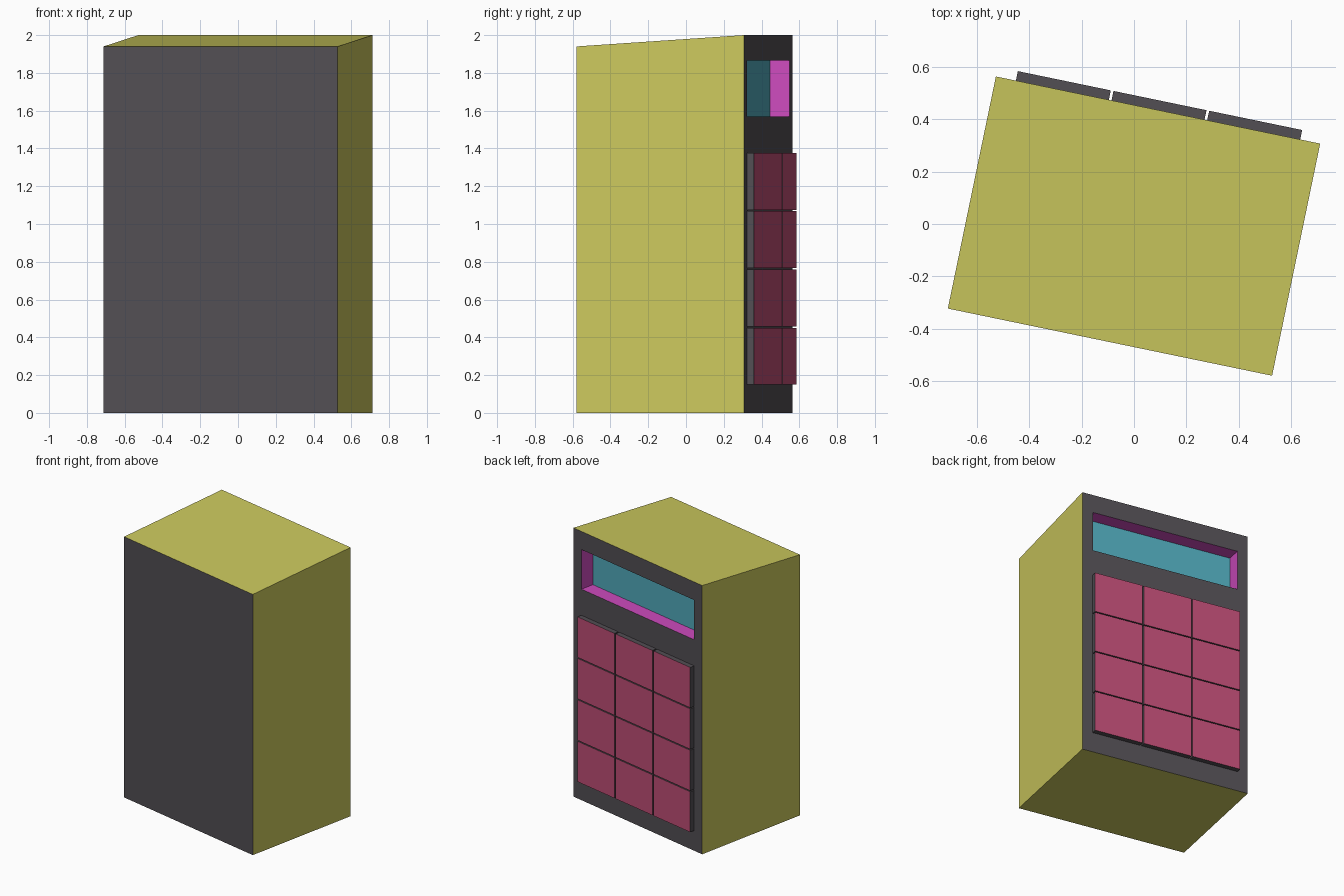
import bpy, math
from mathutils import Matrix

if "Cube" in bpy.data.objects:
    bpy.data.objects.remove(bpy.data.objects["Cube"])

W, D = 0.633, 0.453                      # half width and half depth of the case
FRONT_Z, BACK_Z = 1.94, 2.0              # the top slopes down to the front
PLACE = Matrix.Translation((0, -0.008, 0)) @ Matrix.Rotation(math.radians(-11.7), 4, 'Z')


def material(name, rgb):
    m = bpy.data.materials.new(name)
    m.diffuse_color = (*rgb, 1)
    m.use_nodes = True
    m.node_tree.nodes["Principled BSDF"].inputs["Base Color"].default_value = m.diffuse_color
    return m


yellow = material("yellow_shell", (0.60, 0.58, 0.11))
dark = material("dark_panel", (0.085, 0.077, 0.088))
magenta = material("magenta_rim", (0.61, 0.07, 0.51))
teal = material("teal_screen", (0.084, 0.41, 0.51))
pink = material("pink_key", (0.52, 0.075, 0.18))


def build(name, verts, faces, mats, slots):
    me = bpy.data.meshes.new(name)
    me.from_pydata(verts, [], faces)
    for m in mats:
        me.materials.append(m)
    for p, s in zip(me.polygons, slots):
        p.material_index = s
    ob = bpy.data.objects.new(name, me)
    bpy.context.collection.objects.link(ob)
    ob.matrix_world = PLACE
    return ob


def rect(x0, x1, z0, z1, y):
    # counter-clockwise as seen from behind the model
    return [(x1, y, z0), (x0, y, z0), (x0, y, z1), (x1, y, z1)]


def bridge(a, b):
    # quads joining two four-vertex loops
    return [(a + i, a + (i + 1) % 4, b + (i + 1) % 4, b + i) for i in range(4)]


# Case: front loop, back loop, window opening, window floor
window = (-0.554, 0.554, 1.57, 1.865)
RECESS = D - 0.106
verts = (rect(-W, W, 0, FRONT_Z, -D) + rect(-W, W, 0, BACK_Z, D)
         + rect(*window, D) + rect(*window, RECESS))
faces = [(3, 2, 1, 0)] + bridge(0, 4) + bridge(4, 8) + bridge(8, 12)
build("case", verts, faces, [yellow, dark, magenta],
      [1] + [0] * 4 + [1] * 4 + [2] * 4)

# Screen at the bottom of the recess
build("display_screen", rect(*window, RECESS), [(0, 1, 2, 3)], [teal], [0])

# Keypad: blank keys with dark sides and pink faces
KW, KH, PX, PZ = 0.363, 0.301, 0.3735, 0.3085
for row in range(4):
    for col in range(3):
        cx = (1 - col) * PX
        z1 = 1.376 - row * PZ
        area = (cx - KW / 2, cx + KW / 2, z1 - KH, z1)
        kv = rect(*area, D - 0.002) + rect(*area, D + 0.037)
        build(f"key_{row + 1}_{col + 1}", kv,
              [(3, 2, 1, 0), (4, 5, 6, 7)] + bridge(0, 4),
              [dark, pink], [0, 1] + [0] * 4)
